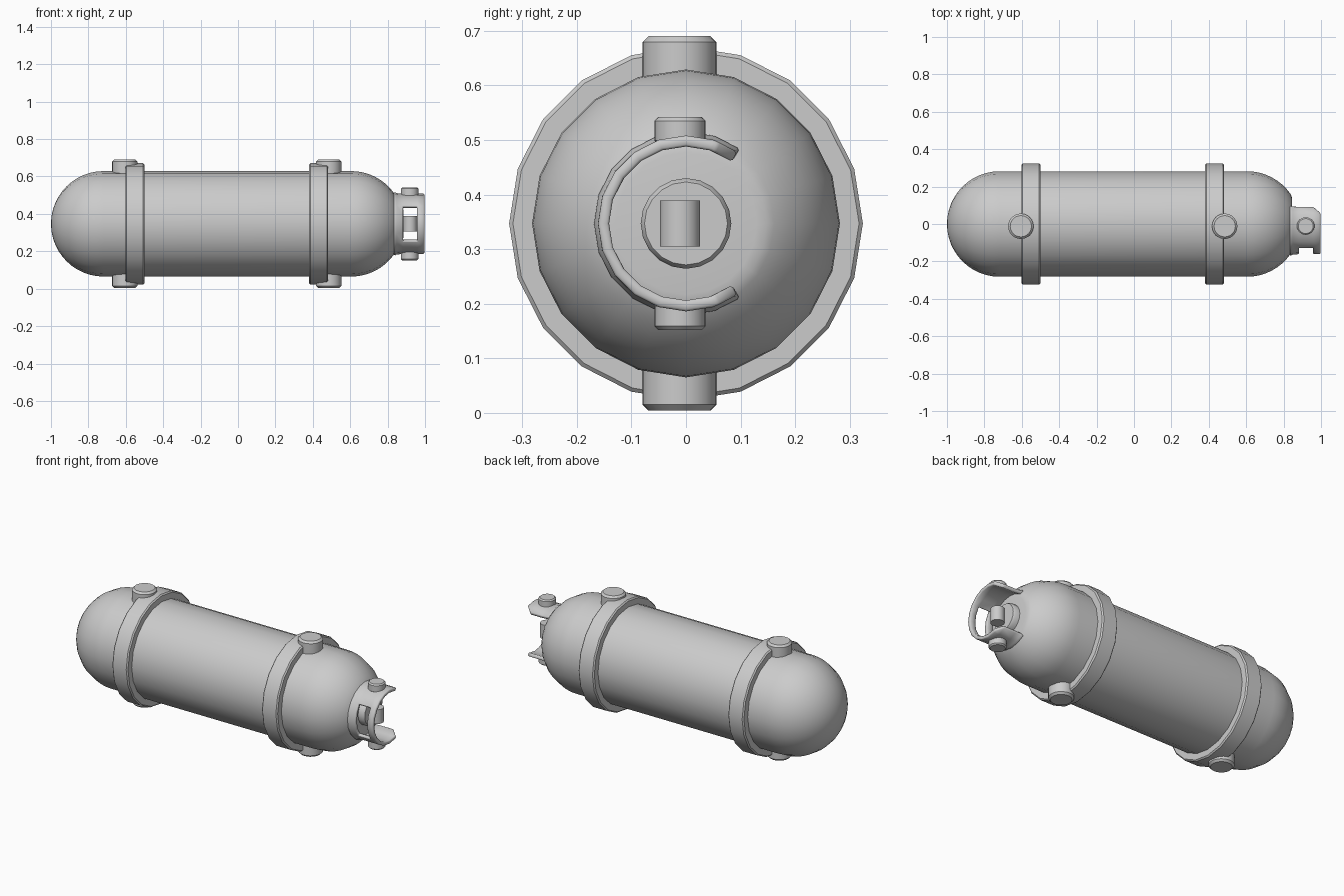
import bpy, bmesh, math

if "Cube" in bpy.data.objects:
    bpy.data.objects.remove(bpy.data.objects["Cube"])

AXIS_Z = 0.347   # height of the tank's long axis
SIDES = 20

metal = bpy.data.materials.new("grey metal")
metal.diffuse_color = (0.6, 0.6, 0.6, 1)
metal.use_nodes = True
metal.node_tree.nodes["Principled BSDF"].inputs["Base Color"].default_value = metal.diffuse_color


def finish(name, bm, angle=35, bevel=0.0, thickness=0.0):
    """Turn a bmesh into a smooth-shaded object with optional modifiers."""
    bmesh.ops.remove_doubles(bm, verts=bm.verts, dist=1e-5)
    bmesh.ops.recalc_face_normals(bm, faces=bm.faces)
    me = bpy.data.meshes.new(name)
    bm.to_mesh(me)
    bm.free()
    me.materials.append(metal)
    ob = bpy.data.objects.new(name, me)
    bpy.context.collection.objects.link(ob)
    if thickness:
        m = ob.modifiers.new("thickness", 'SOLIDIFY')
        m.thickness, m.offset = thickness, 0
        m.use_even_offset = True
    if bevel:
        m = ob.modifiers.new("bevel", 'BEVEL')
        m.width, m.segments = bevel, 1
        m.limit_method, m.angle_limit = 'ANGLE', math.radians(40)
    bpy.ops.object.select_all(action='DESELECT')
    bpy.context.view_layer.objects.active = ob
    ob.select_set(True)
    bpy.ops.object.shade_smooth_by_angle(angle=math.radians(angle))
    return ob


def ring_point(x, r, deg):
    a = math.radians(deg)
    return (x, r * math.cos(a), AXIS_Z + r * math.sin(a))


def lathe(name, profile, closed=False, **kw):
    """Revolve (x, radius) points around the long axis."""
    bm = bmesh.new()
    rings = [[bm.verts.new(ring_point(x, r, 360 * i / SIDES)) for i in range(SIDES)]
             for x, r in profile]
    pairs = list(zip(rings, rings[1:])) + ([(rings[-1], rings[0])] if closed else [])
    for a, b in pairs:
        for i in range(SIDES):
            j = (i + 1) % SIDES
            bm.faces.new((a[i], a[j], b[j], b[i]))
    if not closed:
        bm.faces.new(rings[0])
        bm.faces.new(rings[-1])
    return finish(name, bm, **kw)


def post(name, x, y, z0, z1, r, bevel):
    """Upright round post."""
    bm = bmesh.new()
    bmesh.ops.create_cone(bm, cap_ends=True, segments=24, radius1=r, radius2=r, depth=z1 - z0)
    bmesh.ops.translate(bm, verts=bm.verts, vec=(x, y, (z0 + z1) / 2))
    return finish(name, bm, bevel=bevel)


# Tank: rounded left end, straight wall, right dome cut flat at the shoulder
R = 0.282
profile = []
for k in range(13):
    a = math.radians(1 + 89 * k / 12)
    profile.append((-1 + R - R * math.cos(a), R * math.sin(a)))
for k in range(9):
    a = math.radians(90 - 55 * k / 8)
    profile.append((0.605 + R * math.cos(a), R * math.sin(a)))
profile += [(0.843, 0.148), (0.846, 0.13), (0.846, 0.02)]
lathe("tank", profile)

# Valve neck and its upright stem
lathe("valve_neck", [(0.83, 0.083), (0.875, 0.083), (0.885, 0.076)])
post("valve_stem", 0.92, -0.011, AXIS_Z - 0.042, AXIS_Z + 0.042, 0.037, 0.0)

# Strap bands and the bosses above and below them
for side, x0, boss_x in (("left", -0.602, -0.605), ("right", 0.38, 0.485)):
    x1, ro, ri, c = x0 + 0.102, 0.324, 0.275, 0.007
    lathe(side + "_band", [(x0, ri), (x0, ro - c), (x0 + c, ro),
                           (x1 - c, ro), (x1, ro - c), (x1, ri)], closed=True)
    for pos, s in (("top", 1), ("bottom", -1)):
        ends = sorted((AXIS_Z + s * 0.24, AXIS_Z + s * 0.343))
        post(f"{side}_{pos}_boss", boss_x, -0.012, *ends, 0.068, 0.011)

# Valve guard: open collar with a window at the front and chamfered tips
bm = bmesh.new()
angles = [54 + 18 * i for i in range(15)]
rows = [(0.832, 0.162), (0.845, 0.154), (0.882, 0.151), (0.958, 0.151), (0.996, 0.151)]
grid = []
for k, (x, r) in enumerate(rows):
    line = list(angles)
    if k == len(rows) - 1:
        line[0], line[-1] = 68, 292
    grid.append([bm.verts.new(ring_point(x, r, a)) for a in line])
for k in range(len(rows) - 1):
    for i in range(len(angles) - 1):
        if k == 2 and 144 <= angles[i] < 216:
            continue
        bm.faces.new((grid[k][i], grid[k][i + 1], grid[k + 1][i + 1], grid[k + 1][i]))
finish("valve_guard", bm, thickness=0.02, bevel=0.004)

# Small knobs on the guard
for pos, s in (("top", 1), ("bottom", -1)):
    ends = sorted((AXIS_Z + s * 0.145, AXIS_Z + s * 0.195))
    post(f"guard_{pos}_knob", 0.918, -0.011, *ends, 0.047, 0.007)
